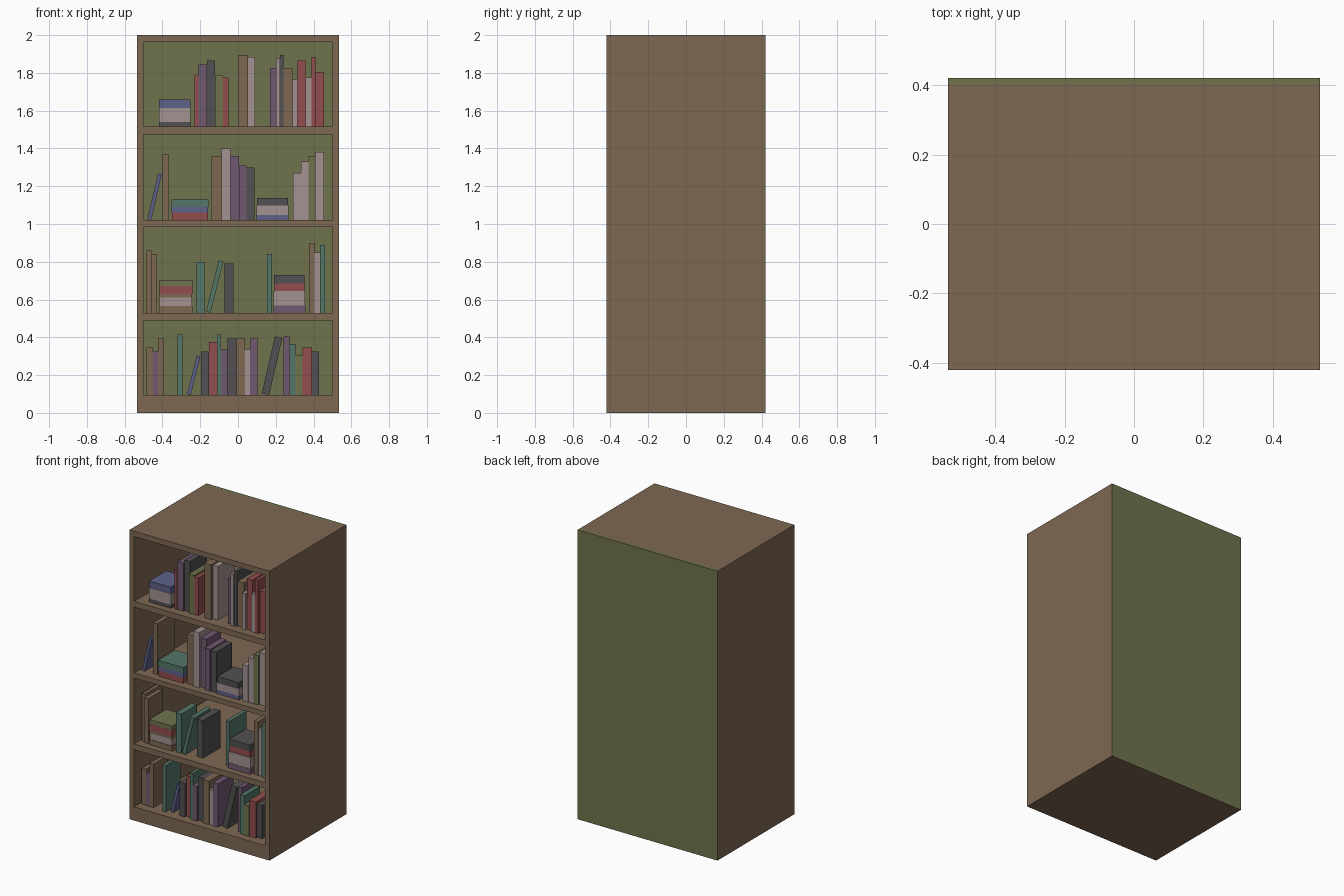
import bpy, bmesh, math, random
from mathutils import Matrix, Vector

random.seed(4)
cube = bpy.data.objects.get("Cube")
if cube:
    bpy.data.objects.remove(cube, do_unlink=True)


def make_material(name, color):
    m = bpy.data.materials.new(name)
    m.use_nodes = True
    rgba = (*color, 1)
    m.diffuse_color = rgba
    bsdf = next(n for n in m.node_tree.nodes if n.type == "BSDF_PRINCIPLED")
    bsdf.inputs["Base Color"].default_value = rgba
    return m


MATS = {name: make_material(name, color) for name, color in {
    "brown": (.21, .14, .085), "olive": (.16, .17, .075),
    "blue": (.11, .12, .25), "red": (.29, .075, .075),
    "white": (.36, .29, .28), "purple": (.16, .1, .16),
    "grey": (.085, .08, .085), "teal": (.09, .18, .14)}.items()}


def box(name, color, x, y, z, pivot=None, lean=0):
    """Box from (min, max) ranges, optionally tipped to the right about a pivot."""
    bm = bmesh.new()
    bmesh.ops.create_cube(bm, size=1)
    for v in bm.verts:
        v.co = Vector([(a + b) / 2 + c * (b - a) for c, (a, b) in zip(v.co, (x, y, z))])
    if pivot:
        bmesh.ops.rotate(bm, verts=bm.verts, cent=pivot,
                         matrix=Matrix.Rotation(math.radians(lean), 3, "Y"))
    mesh = bpy.data.meshes.new(name)
    bm.to_mesh(mesh)
    bm.free()
    mesh.materials.append(MATS[color])
    ob = bpy.data.objects.new(name, mesh)
    bpy.context.collection.objects.link(ob)
    return ob


# Cabinet
W, D, INNER, BACK = .535, .42, .5, .4
DEPTH = (-D, BACK)
for side, s in (("left", 1), ("right", -1)):
    box(side + "_side", "brown", sorted((s * INNER, s * W)), DEPTH, (0, 2))
for name, low, high in (("base", 0, .095), ("lower_shelf", .49, .53),
                        ("middle_shelf", .985, 1.02), ("upper_shelf", 1.475, 1.515),
                        ("top_board", 1.963, 2)):
    box(name, "brown", (-INNER, INNER), DEPTH, (low, high))

# Back panel with wood-coloured side and bottom edges
panel = box("back_panel", "olive", (-W, W), (BACK, D), (0, 2))
panel.data.materials.append(MATS["brown"])
for f in panel.data.polygons:
    if abs(f.normal.x) > .5 or f.normal.z < -.5:
        f.material_index = 1


# Books: sizes are in hundredths of a unit
def book(color, x, w, z, h, lean=0):
    front = -D + random.uniform(.05, .075)
    x0, x1 = x / 100, (x + w) / 100
    box("book", color, (x0, x1), (front, front + random.uniform(.155, .19)),
        (z, z + h / 100), pivot=(x1, 0, z), lean=lean)


def row(z, x, *books):
    for color, w, h in books:
        book(color, x, w, z, h)
        x += w


def stack(z, x, w, *books):
    for color, h in books:
        trim = random.uniform(0, .006)
        box("stacked_book", color, (x / 100 + trim, (x + w) / 100 - trim),
            (-D + .045 + trim, -D + .235 - trim), (z, z + h / 100))
        z += h / 100


# Top compartment
z = 1.515
stack(z, -42, 17, ("grey", 2.5), ("white", 7.5), ("blue", 4.5))
row(z, -23, ("red", 2, 27), ("purple", 4.7, 33), ("grey", 4.2, 35),
    ("olive", 4.2, 27), ("red", 3, 26))
row(z, 0, ("brown", 5.2, 38), ("white", 3.8, 37))
row(z, 17, ("purple", 3, 31), ("white", 2.2, 36), ("grey", 2, 38),
    ("brown", 4.7, 31), ("white", 2.6, 25), ("red", 4.2, 35),
    ("white", 3.2, 26), ("red", 2.2, 37), ("red", 4.5, 29))

# Third compartment
z = 1.02
book("blue", -48, 2, z, 25, lean=13)
row(z, -40, ("brown", 3.2, 35))
stack(z, -35.5, 20, ("red", 4), ("blue", 3), ("teal", 4))
row(z, -14, ("brown", 5.3, 34), ("white", 4.7, 38), ("purple", 4.4, 34),
    ("purple", 4.2, 29), ("grey", 4.2, 28))
stack(z, 9.5, 17.5, ("blue", 2.8), ("white", 5), ("grey", 4))
row(z, 29, ("white", 4.4, 25), ("white", 4, 31), ("olive", 3.7, 34), ("white", 4.4, 36))

# Second compartment
z = .53
row(z, -48.5, ("brown", 2.6, 33), ("brown", 3, 31))
stack(z, -42, 18, ("brown", 3.5), ("white", 4.5), ("brown", 2), ("red", 4.3), ("olive", 3))
row(z, -22, ("teal", 4.2, 27))
book("teal", -17, 2.5, z, 28, lean=14)
row(z, -7.2, ("grey", 4.8, 26))
row(z, 15.4, ("teal", 2.6, 31))
stack(z, 18.7, 17, ("purple", 3.8), ("white", 7.7), ("red", 4), ("grey", 4.5))
row(z, 37.5, ("brown", 2.9, 37), ("white", 2.9, 32), ("teal", 2.8, 36))

# Bottom compartment
z = .095
row(z, -48.5, ("brown", 3.5, 25), ("purple", 2.7, 23), ("brown", 3, 30))
row(z, -32, ("teal", 2.6, 32))
book("blue", -27, 2, z, 21, lean=14)
row(z, -19.5, ("grey", 4.2, 23), ("red", 4.2, 28), ("teal", 2.2, 32), ("purple", 3.4, 24),
    ("grey", 4.7, 30), ("brown", 4.4, 30), ("white", 2.8, 24), ("purple", 4, 30))
book("grey", 12.5, 4, z, 31, lean=13)
row(z, 24.2, ("purple", 3, 31), ("teal", 3.3, 27), ("olive", 3.6, 21),
    ("red", 5, 25), ("grey", 3.8, 23))
